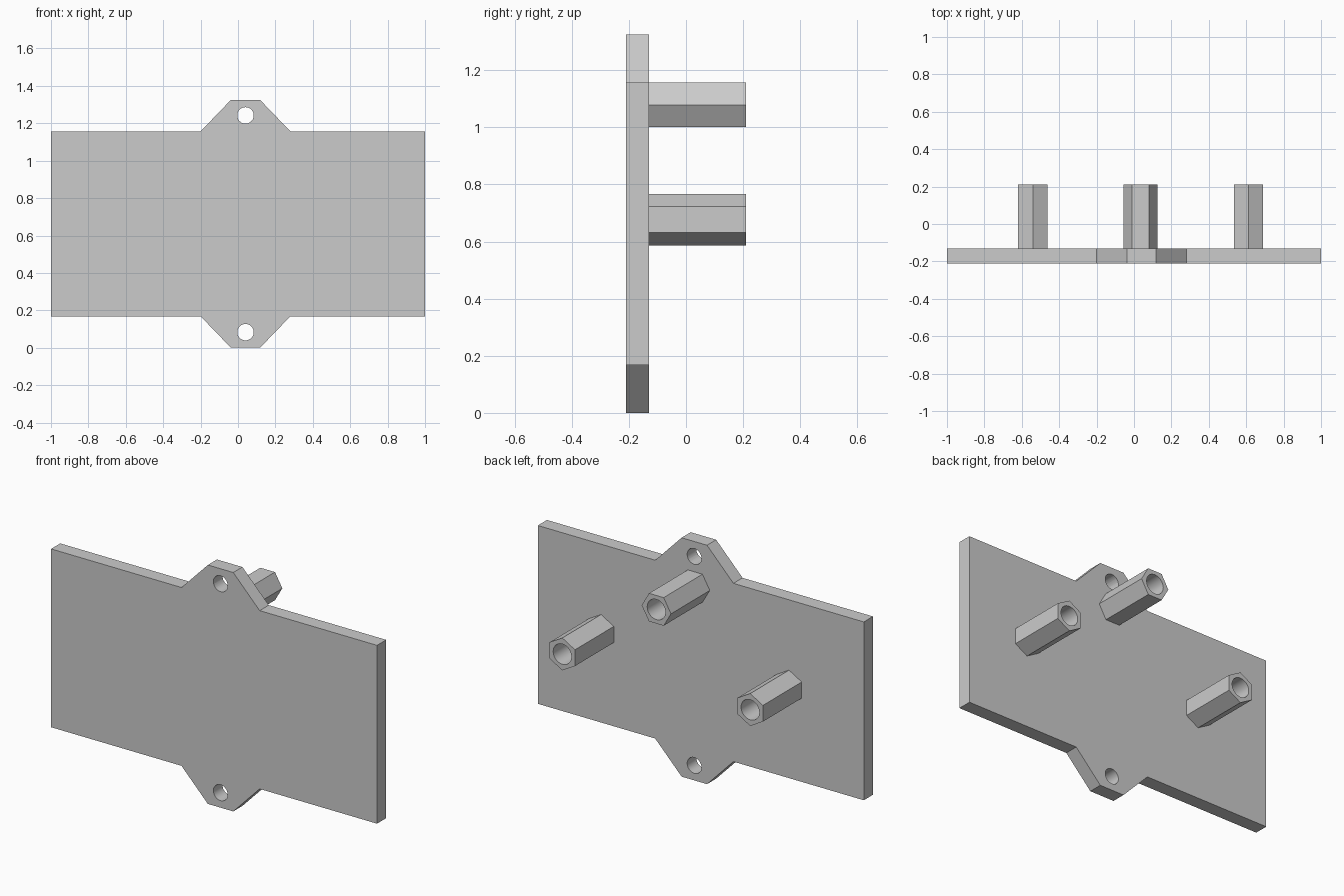
import bpy
import bmesh
import math
from mathutils import Matrix

cube = bpy.data.objects.get("Cube")
if cube:
    bpy.data.objects.remove(cube, do_unlink=True)

grey = bpy.data.materials.new("light grey")
grey.use_nodes = True
colour = (0.6, 0.6, 0.6, 1)
grey.diffuse_color = colour
grey.node_tree.nodes["Principled BSDF"].inputs["Base Color"].default_value = colour

FRONT, BACK, END = -0.21, -0.13, 0.21


def prism(name, outline, y0, y1):
    """Extrude an (x, z) outline from y0 to y1."""
    bm = bmesh.new()
    face = bm.faces.new([bm.verts.new((x, y0, z)) for x, z in outline])
    new = bmesh.ops.extrude_face_region(bm, geom=[face])["geom"]
    moved = [v for v in new if isinstance(v, bmesh.types.BMVert)]
    bmesh.ops.transform(bm, matrix=Matrix.Translation((0, y1 - y0, 0)), verts=moved)
    bmesh.ops.recalc_face_normals(bm, faces=bm.faces)
    mesh = bpy.data.meshes.new(name)
    bm.to_mesh(mesh)
    bm.free()
    mesh.materials.append(grey)
    obj = bpy.data.objects.new(name, mesh)
    bpy.context.collection.objects.link(obj)
    return obj


def ring(x, z, radius, sides, turn=0.0):
    angles = [turn + math.tau * i / sides for i in range(sides)]
    return [(x + radius * math.cos(a), z + radius * math.sin(a)) for a in angles]


def drill(obj, x, z, radius, y0, y1):
    cutter = prism("hole_cutter", ring(x, z, radius, 40), y0, y1)
    cutter.hide_render = True
    mod = obj.modifiers.new("hole", "BOOLEAN")
    mod.operation = "DIFFERENCE"
    mod.solver = "EXACT"
    mod.object = cutter
    bpy.ops.object.select_all(action="DESELECT")
    bpy.context.view_layer.objects.active = obj
    obj.select_set(True)
    bpy.ops.object.modifier_apply(modifier=mod.name)
    bpy.data.objects.remove(cutter, do_unlink=True)
    bpy.ops.object.shade_smooth_by_angle(angle=math.radians(30))


# Back plate with a tapered mounting tab above and below
TAB_X, HEIGHT, EDGE = 0.04, 1.325, 0.168
lower = [(-1, EDGE), (TAB_X - 0.24, EDGE), (TAB_X - 0.078, 0),
         (TAB_X + 0.078, 0), (TAB_X + 0.24, EDGE), (1, EDGE)]
upper = [(x, HEIGHT - z) for x, z in reversed(lower)]
plate = prism("mounting_plate", lower + upper, FRONT, BACK)
for z in (0.083, HEIGHT - 0.083):
    drill(plate, TAB_X, z, 0.044, FRONT - 0.1, BACK + 0.1)

# Hollow hexagonal standoffs on the back
posts = {
    "standoff_top": (0.035, 1.079, 0),
    "standoff_right": (-0.541, 0.677, math.pi / 6),
    "standoff_left": (0.612, 0.677, math.pi / 6),
}
for name, (x, z, turn) in posts.items():
    post = prism(name, ring(x, z, 0.09, 6, turn), BACK, END)
    drill(post, x, z, 0.056, BACK - 0.1, END + 0.1)
